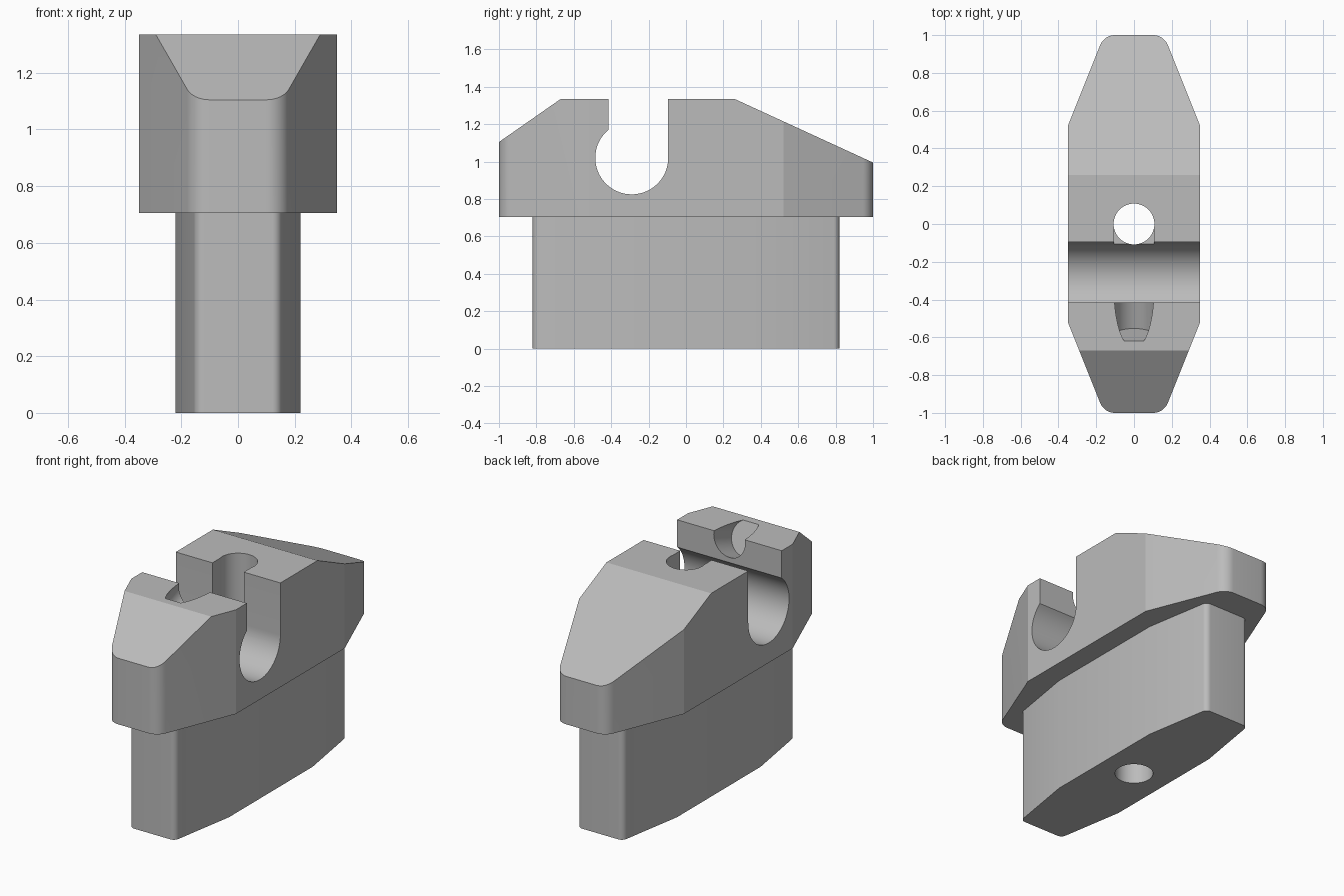
import bpy
import bmesh
import math
from mathutils import Matrix, Vector

if "Cube" in bpy.data.objects:
    bpy.data.objects.remove(bpy.data.objects["Cube"])

grey = bpy.data.materials.new("machined_grey")
grey.use_nodes = True
colour = (0.5, 0.5, 0.5, 1)
grey.diffuse_color = colour
grey.node_tree.nodes["Principled BSDF"].inputs["Base Color"].default_value = colour


def prism(name, points, start, end):
    """Extrude a closed list of 3D points from offset start to offset end."""
    bm = bmesh.new()
    face = bm.faces.new([bm.verts.new(Vector(p) + Vector(start)) for p in points])
    result = bmesh.ops.extrude_face_region(bm, geom=[face])
    moved = [v for v in result["geom"] if isinstance(v, bmesh.types.BMVert)]
    bmesh.ops.translate(bm, vec=Vector(end) - Vector(start), verts=moved)
    bmesh.ops.recalc_face_normals(bm, faces=bm.faces)
    return to_object(name, bm)


def to_object(name, bm):
    mesh = bpy.data.meshes.new(name)
    bm.to_mesh(mesh)
    bm.free()
    mesh.materials.append(grey)
    obj = bpy.data.objects.new(name, mesh)
    bpy.context.collection.objects.link(obj)
    return obj


def cylinder(name, radius, depth, matrix):
    bm = bmesh.new()
    bmesh.ops.create_cone(bm, cap_ends=True, segments=64, radius1=radius,
                          radius2=radius, depth=depth, matrix=matrix)
    return to_object(name, bm)


def combine(target, tool, operation):
    """Apply a boolean and discard the tool."""
    tool.hide_render = True
    mod = target.modifiers.new(operation, 'BOOLEAN')
    mod.operation = operation
    mod.solver = 'EXACT'
    mod.object = tool
    bpy.context.view_layer.objects.active = target
    bpy.ops.object.modifier_apply(modifier=mod.name)
    bpy.data.objects.remove(tool)


def tapered_plan(half_width, shoulder, end_width, end, radius, steps=8):
    """Long plan outline with tapered ends and rounded end corners."""
    corner = Vector((end_width, end))
    to_side = (Vector((half_width, shoulder)) - corner).normalized()
    to_mid = Vector((-1, 0))
    half_angle = to_side.angle(to_mid) / 2
    centre = corner + (to_side + to_mid).normalized() * radius / math.sin(half_angle)
    first = corner + to_side * radius / math.tan(half_angle) - centre
    sweep = math.pi - 2 * half_angle
    quarter = [Vector((half_width, shoulder))]
    for i in range(steps + 1):
        quarter.append(centre + Matrix.Rotation(sweep * i / steps, 2) @ first)
    back = quarter + [Vector((-p.x, p.y)) for p in reversed(quarter)]
    front = [Vector((-p.x, -p.y)) for p in back]
    return [(p.x, p.y, 0) for p in back + front]


# Head: tapered plan trimmed by the sloped side profile
body = prism("clamp_body", tapered_plan(0.35, 0.52, 0.158, 1.0, 0.085),
             (0, 0, 0.705), (0, 0, 1.5))
side = [(-1.1, 0.6), (-1.1, 1.035), (-0.67, 1.335), (0.26, 1.335),
        (1.1, 0.949), (1.1, 0.6)]
combine(body, prism("side_profile", [(0, y, z) for y, z in side],
                    (-0.5, 0, 0), (0.5, 0, 0)), 'INTERSECT')

# Stem below the head
combine(body, prism("stem", tapered_plan(0.22, 0.4, 0.15, 0.82, 0.035),
                    (0, 0, 0), (0, 0, 0.78)), 'UNION')

# Cross slot: round seat with a narrower mouth open to the top
seat_y, seat_z, seat_r = -0.29, 1.02, 0.195
start = math.acos(-0.125 / seat_r)
arc = [start + (2 * math.pi - start) * i / 48 for i in range(49)]
slot = [(0, seat_y + seat_r * math.cos(a), seat_z + seat_r * math.sin(a)) for a in arc]
slot += [(0, seat_y + seat_r, 1.6), (0, seat_y - 0.125, 1.6)]
combine(body, prism("slot_cutter", slot, (-0.6, 0, 0), (0.6, 0, 0)), 'DIFFERENCE')

# Vertical through hole and the channel joining it to the slot
combine(body, cylinder("hole_cutter", 0.108, 4, Matrix()), 'DIFFERENCE')
channel = [(-0.105, -0.3, 0), (0.105, -0.3, 0), (0.105, 0, 0), (-0.105, 0, 0)]
combine(body, prism("channel_cutter", channel, (0, 0, 0.96), (0, 0, 1.6)), 'DIFFERENCE')

# Tilted round relief in the front lip, flat at its far end
tilt = math.radians(20)
axis = Vector((0, math.cos(tilt), math.sin(tilt)))
length = 0.36
middle = Vector((0, -0.589, 1.249)) + axis * length / 2
relief = Matrix.Translation(middle) @ axis.to_track_quat('Z', 'X').to_matrix().to_4x4()
combine(body, cylinder("relief_cutter", 0.105, length, relief), 'DIFFERENCE')

# Smooth the rounded surfaces, keep the machined edges crisp
bpy.ops.object.select_all(action='DESELECT')
body.select_set(True)
bpy.context.view_layer.objects.active = body
bpy.ops.object.shade_smooth_by_angle(angle=math.radians(20))
